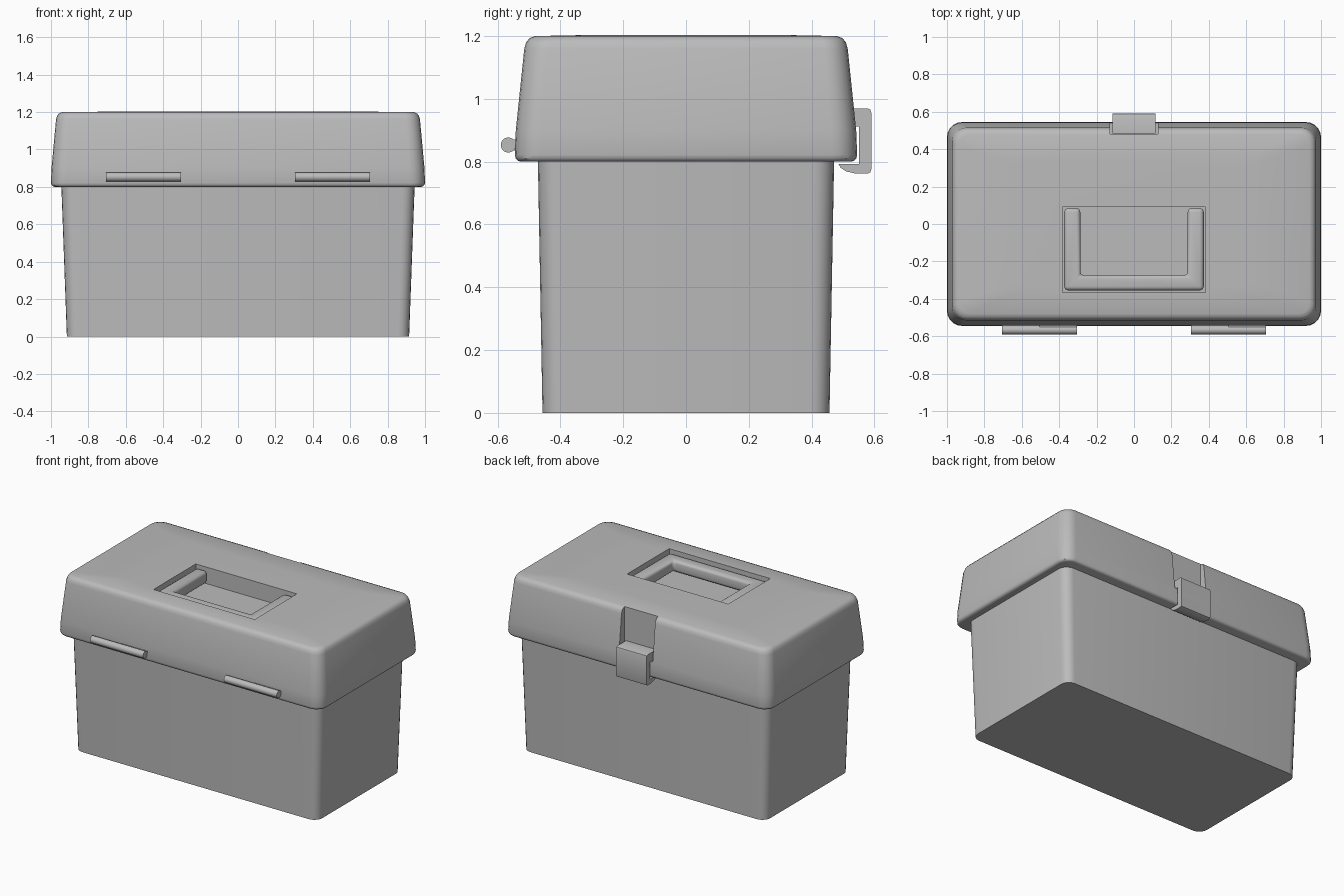
import bpy, bmesh, math

cube = bpy.data.objects.get("Cube")
if cube:
    bpy.data.objects.remove(cube, do_unlink=True)

grey = bpy.data.materials.new("plain grey")
grey.use_nodes = True
colour = (0.5, 0.5, 0.5, 1)
grey.diffuse_color = colour
grey.node_tree.nodes["Principled BSDF"].inputs["Base Color"].default_value = colour


def make(name, bm):
    bmesh.ops.recalc_face_normals(bm, faces=bm.faces)
    mesh = bpy.data.meshes.new(name)
    bm.to_mesh(mesh)
    bm.free()
    mesh.materials.append(grey)
    ob = bpy.data.objects.new(name, mesh)
    bpy.context.collection.objects.link(ob)
    return ob


def ring_points(hx, hy, r, steps=5):
    """Rounded rectangle outline."""
    pts = []
    for k, (sx, sy) in enumerate([(1, 1), (-1, 1), (-1, -1), (1, -1)]):
        for i in range(steps + 1):
            a = (k + i / steps) * math.pi / 2
            pts.append((sx * (hx - r) + r * math.cos(a), sy * (hy - r) + r * math.sin(a)))
    return pts


def loft(name, rings):
    """Closed solid through rounded rectangles given as (z, half x, half y, radius)."""
    bm = bmesh.new()
    loops = [[bm.verts.new((x, y, z)) for x, y in ring_points(hx, hy, r)]
             for z, hx, hy, r in rings]
    n = len(loops[0])
    for low, high in zip(loops, loops[1:]):
        for i in range(n):
            j = (i + 1) % n
            bm.faces.new((low[i], low[j], high[j], high[i]))
    bm.faces.new(loops[0][::-1])
    bm.faces.new(loops[-1])
    return make(name, bm)


def extrude(name, pts, vec, place):
    """Solid made by sweeping a 2D profile along a vector."""
    bm = bmesh.new()
    face = bm.faces.new([bm.verts.new(place(a, b)) for a, b in pts])
    new = bmesh.ops.extrude_face_region(bm, geom=[face])["geom"]
    bmesh.ops.translate(bm, vec=vec, verts=[v for v in new if isinstance(v, bmesh.types.BMVert)])
    return make(name, bm)


def box(name, x0, x1, y0, y1, z0, z1):
    return extrude(name, [(x0, y0), (x1, y0), (x1, y1), (x0, y1)],
                   (0, 0, z1 - z0), lambda a, b: (a, b, z0))


def apply(ob, mod):
    bpy.context.view_layer.objects.active = ob
    bpy.ops.object.modifier_apply(modifier=mod.name)


def cut(ob, cutter):
    mod = ob.modifiers.new("cut", "BOOLEAN")
    mod.operation = "DIFFERENCE"
    mod.solver = "EXACT"
    mod.object = cutter
    apply(ob, mod)
    bpy.data.objects.remove(cutter, do_unlink=True)


def bevel(ob, width, segments=3):
    mod = ob.modifiers.new("bevel", "BEVEL")
    mod.width = width
    mod.segments = segments
    apply(ob, mod)


parts = []

# Tapered box body
parts.append(loft("body", [(0, 0.915, 0.457, 0.06), (0.82, 0.945, 0.472, 0.065)]))

# Lid with rounded rim and gently crowned top
lid = loft("lid", [
    (0.8, 0.98, 0.525, 0.06), (0.803, 0.99, 0.536, 0.07), (0.81, 0.997, 0.542, 0.075),
    (0.822, 1.0, 0.545, 0.08), (0.9, 0.997, 0.542, 0.08), (1.16, 0.973, 0.515, 0.075),
    (1.18, 0.967, 0.509, 0.075), (1.193, 0.957, 0.499, 0.07), (1.2, 0.938, 0.48, 0.06),
    (1.203, 0.6, 0.33, 0.03)])
cut(lid, box("handle_recess_cutter", -0.382, 0.382, -0.365, 0.09, 1.09, 1.3))
cut(lid, box("latch_notch_cutter", -0.127, 0.127, 0.482, 0.7, 0.91, 1.3))
parts.append(lid)

# U-shaped handle lying in its recess
outline = [(-0.373, -0.355), (0.373, -0.355), (0.373, 0.085), (0.287, 0.085),
           (0.287, -0.275), (-0.287, -0.275), (-0.287, 0.085), (-0.373, 0.085)]
handle = extrude("handle", outline, (0, 0, 0.085), lambda a, b: (a, b, 1.1))
bevel(handle, 0.022, 4)
parts.append(handle)

# C-shaped latch hooked round the lid rim
profile = [(0.484, 0.97), (0.578, 0.97), (0.587, 0.966), (0.59, 0.957), (0.59, 0.775),
           (0.587, 0.766), (0.578, 0.762), (0.54, 0.762), (0.51, 0.769), (0.493, 0.78),
           (0.485, 0.793), (0.551, 0.793), (0.551, 0.912), (0.484, 0.912)]
parts.append(extrude("latch", profile, (0.23, 0, 0), lambda a, b: (-0.115, a, b)))

# Two barrel hinges with an upper and a lower leaf each
for side, x in (("left", 0.505), ("right", -0.505)):
    bm = bmesh.new()
    bmesh.ops.create_cone(bm, cap_ends=True, segments=20, radius1=0.024, radius2=0.024, depth=0.4)
    barrel = make(side + "_hinge_barrel", bm)
    barrel.rotation_euler.y = math.pi / 2
    barrel.location = (x, -0.566, 0.853)
    parts.append(barrel)
    parts.append(box(side + "_hinge_lower_leaf", x - 0.2, x, -0.566, -0.53, 0.836, 0.858))
    parts.append(box(side + "_hinge_upper_leaf", x, x + 0.2, -0.566, -0.53, 0.848, 0.87))

# Smooth shading with crisp edges
bpy.ops.object.select_all(action="DESELECT")
for ob in parts:
    ob.select_set(True)
bpy.context.view_layer.objects.active = parts[0]
bpy.ops.object.shade_smooth_by_angle(angle=math.radians(35))
